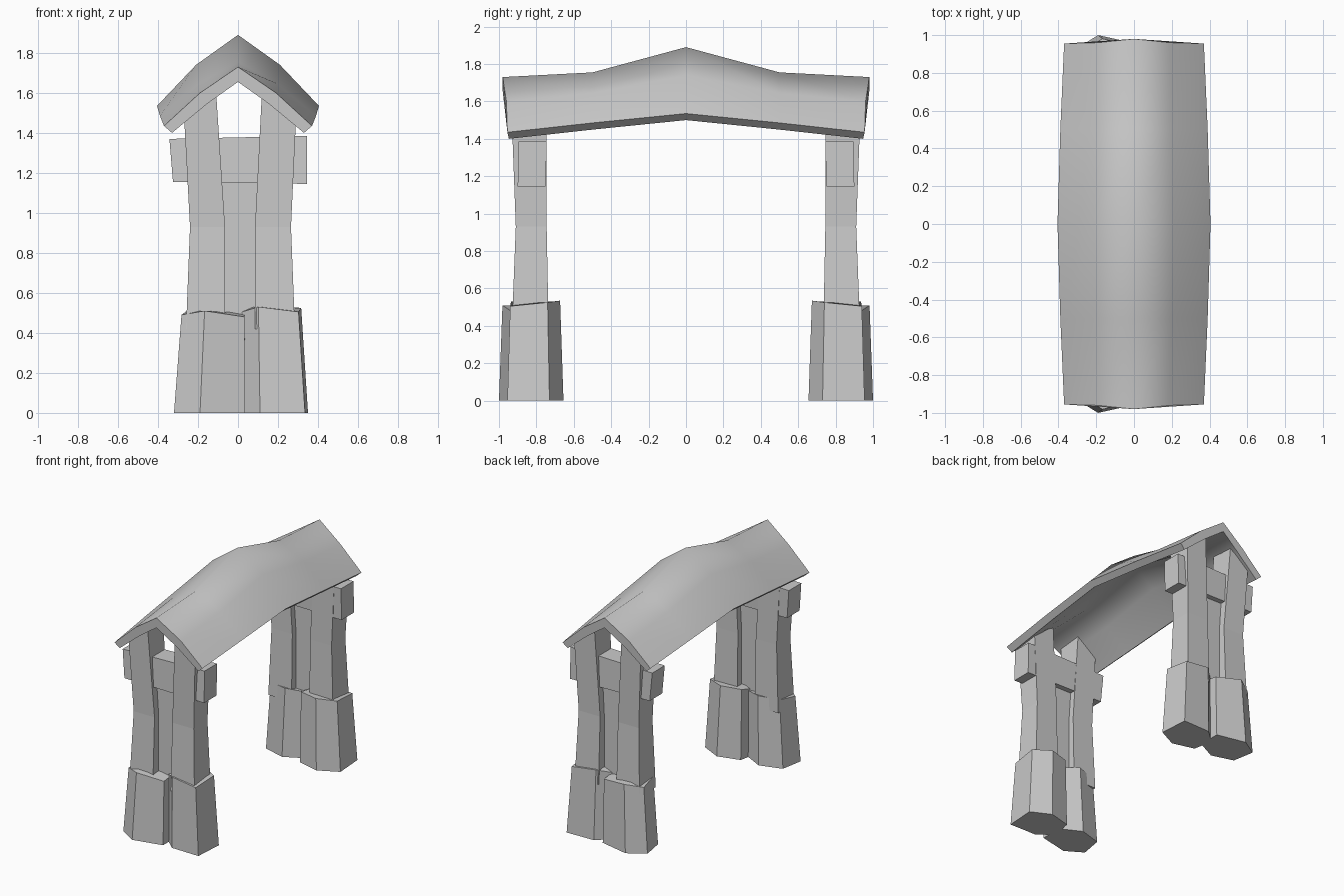
import bpy, bmesh, math

if "Cube" in bpy.data.objects:
    bpy.data.objects.remove(bpy.data.objects["Cube"])


def make(name, rings, mirror=True, smooth=None):
    """Loft a stack of equal closed rings into a capped solid."""
    bm = bmesh.new()
    loops = [[bm.verts.new(p) for p in ring] for ring in rings]
    n = len(loops[0])
    for a, b in zip(loops, loops[1:]):
        for i in range(n):
            j = (i + 1) % n
            bm.faces.new((a[i], a[j], b[j], b[i]))
    bm.faces.new(loops[0])
    bm.faces.new(loops[-1])
    bmesh.ops.recalc_face_normals(bm, faces=bm.faces)
    me = bpy.data.meshes.new(name)
    bm.to_mesh(me)
    bm.free()
    ob = bpy.data.objects.new(name, me)
    bpy.context.collection.objects.link(ob)
    if smooth:
        me.shade_smooth()
        me.set_sharp_from_angle(angle=math.radians(smooth))
    if mirror:  # repeat at the other end of the roof
        m = ob.modifiers.new("Mirror", 'MIRROR')
        m.use_axis = (False, True, False)
        m.use_mirror_merge = False
    return ob


def rect(x0, x1, y0, y1, z0, z1):
    # z0 at the x0 side, z1 at the x1 side
    return [(x0, y0, z0), (x1, y0, z1), (x1, y1, z1), (x0, y1, z0)]


# Stone feet: tapered irregular hexagons with uneven tops
def foot(name, outline, heights, top_x, top_y, taper):
    top = [(top_x + (x - top_x) * taper, top_y + (y - top_y) * taper, h)
           for (x, y), h in zip(outline, heights)]
    make(name, [[(x, y, 0) for x, y in outline], top])


foot("left_foot",
     [(-0.32, -0.92), (-0.19, -1.0), (0.035, -0.95), (0.035, -0.78), (-0.12, -0.70), (-0.29, -0.75)],
     [0.49, 0.51, 0.48, 0.50, 0.52, 0.51], 0.02, -0.83, 0.89)
foot("right_foot",
     [(0.0, -0.85), (0.11, -0.95), (0.335, -0.955), (0.35, -0.73), (0.2, -0.655), (0.03, -0.70)],
     [0.50, 0.53, 0.505, 0.525, 0.535, 0.53], 0.04, -0.82, 0.89)

# Pairs of waisted posts, cut to the roof slope
make("left_post", [
    rect(-0.26, -0.065, -0.93, -0.735, 0.42, 0.42),
    rect(-0.24, -0.065, -0.91, -0.745, 0.93, 0.93),
    rect(-0.27, -0.11, -0.93, -0.745, 1.49, 1.61)])
make("right_post", [
    rect(0.085, 0.285, -0.93, -0.735, 0.42, 0.42),
    rect(0.085, 0.265, -0.91, -0.745, 0.93, 0.93),
    rect(0.12, 0.29, -0.93, -0.745, 1.61, 1.47)])

# Recessed panel between the posts
make("infill_panel", [
    rect(-0.12, 0.14, -0.86, -0.79, 0.42, 0.42),
    rect(-0.12, 0.14, -0.86, -0.79, 1.20, 1.20)])

# Cross beam through each pair
make("cross_beam", [
    rect(-0.325, 0.345, -0.90, -0.75, 1.155, 1.145),
    rect(-0.343, 0.345, -0.895, -0.745, 1.37, 1.385)])

# Roof: peaked shell, raised and wider in the middle
# each section: y of ridge/mid/eave, then z of ridge/mid/eave, x of mid/eave
sections = [
    ((0.98, 0.96, 0.955), (1.73, 1.60, 1.435), (0.19, 0.37)),
    ((0.50, 0.50, 0.50), (1.755, 1.645, 1.485), (0.20, 0.39)),
    ((0.0, 0.0, 0.0), (1.89, 1.74, 1.535), (0.21, 0.405))]


def roof_ring(sec, s):
    (ya, yb, yc), (za, zb, zc), (xb, xc) = sec
    right = [(0, ya * s, za), (xb, yb * s, zb), (xc, yc * s, zc)]
    under = [(xc - 0.04, (yc - 0.008) * s if yc else 0, zc - 0.035),
             (xb - 0.035, yb * s, zb - 0.055), (0, ya * s, za - 0.075)]
    flip = lambda pts: [(-x, y, z) for x, y, z in pts]
    return right + under + flip(under[1::-1]) + flip(right[:0:-1])


rings = [roof_ring(s, -1) for s in sections] + [roof_ring(s, 1) for s in sections[1::-1]]
make("roof", rings, mirror=False, smooth=75)
